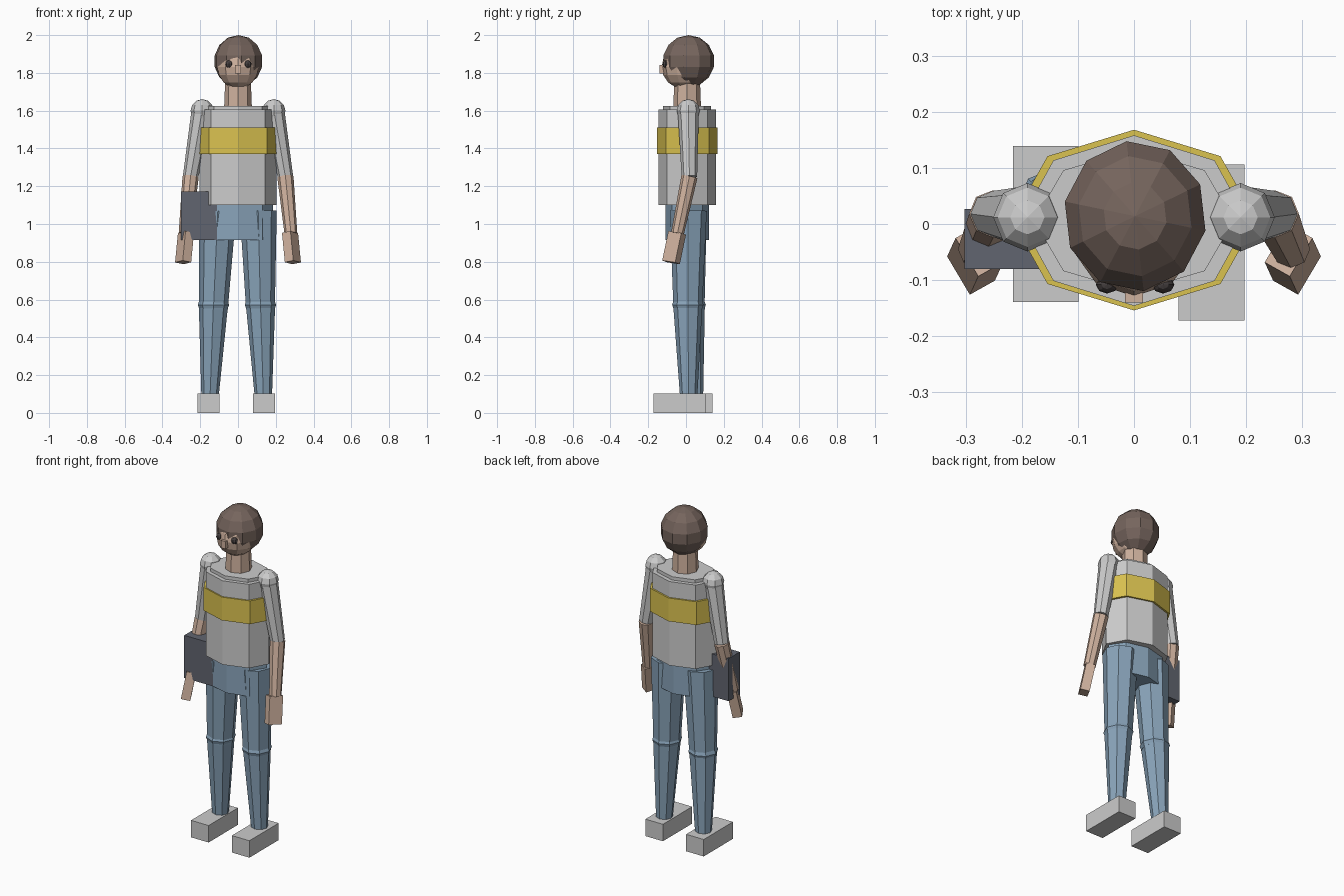
import bpy, bmesh, math
from mathutils import Vector, Matrix

if "Cube" in bpy.data.objects:
    bpy.data.objects.remove(bpy.data.objects["Cube"])


def material(name, rgb):
    m = bpy.data.materials.new(name)
    m.diffuse_color = (*rgb, 1)
    m.use_nodes = True
    m.node_tree.nodes["Principled BSDF"].inputs["Base Color"].default_value = m.diffuse_color
    return m


HAIR = material("hair_brown", (0.18, 0.13, 0.11))
SKIN = material("skin", (0.62, 0.44, 0.34))
DENIM = material("denim", (0.25, 0.37, 0.49))
YELLOW = material("yellow", (0.70, 0.54, 0.08))
SLATE = material("slate", (0.12, 0.13, 0.16))
DARK = material("dark_eye", (0.06, 0.05, 0.05))


def finish(name, bm, mat=None):
    mesh = bpy.data.meshes.new(name)
    bm.to_mesh(mesh)
    bm.free()
    if mat:
        mesh.materials.append(mat)
    ob = bpy.data.objects.new(name, mesh)
    bpy.context.collection.objects.link(ob)
    return ob


def upright(a, b):
    return Vector((0, 0, 1)).rotation_difference(Vector(b) - Vector(a)).to_matrix().to_4x4()


def tube(name, low, high, r_low, r_high, mat=None, sides=8):
    """Tapered prism between two points."""
    low, high = Vector(low), Vector(high)
    bm = bmesh.new()
    bmesh.ops.create_cone(bm, cap_ends=True, segments=sides, radius1=r_low, radius2=r_high,
                          depth=(high - low).length,
                          matrix=Matrix.Translation((low + high) / 2) @ upright(low, high))
    return finish(name, bm, mat)


def oval(name, rx, ry, y, z0, z1, mat=None):
    """Eight-sided oval slab."""
    bm = bmesh.new()
    bmesh.ops.create_cone(bm, cap_ends=True, segments=8, radius1=1, radius2=1, depth=1,
                          matrix=Matrix.Translation((0, y, (z0 + z1) / 2)) @ Matrix.Diagonal((rx, ry, z1 - z0, 1)))
    return finish(name, bm, mat)


def ball(name, center, radii, segments, rings, mat=None, turn=0):
    bm = bmesh.new()
    bmesh.ops.create_uvsphere(bm, u_segments=segments, v_segments=rings, radius=1,
                              matrix=Matrix.Translation(center) @ Matrix.Diagonal((*radii, 1))
                              @ Matrix.Rotation(turn, 4, 'Z'))
    return finish(name, bm, mat)


def box(name, center, size, mat=None, rot=Matrix.Identity(4)):
    bm = bmesh.new()
    bmesh.ops.create_cube(bm, size=1, matrix=Matrix.Translation(center) @ rot @ Matrix.Diagonal((*size, 1)))
    return finish(name, bm, mat)


# Head, hair and face
ball("hair", (0.002, 0.014, 1.862), (0.131, 0.138, 0.138), 10, 7, HAIR, 0.12)
ball("head", (0, -0.012, 1.832), (0.114, 0.117, 0.116), 10, 8, SKIN)
for x, side in ((-0.048, "left"), (0.052, "right")):
    ball(side + "_eye", (x, -0.108, 1.846), (0.02, 0.016, 0.02), 8, 6, DARK)
box("nose", (0, -0.12, 1.82), (0.032, 0.04, 0.045), SKIN)
tube("neck", (0, 0.006, 1.60), (0, 0.006, 1.76), 0.074, 0.068, SKIN)

# Torso, collar, chest stripe and hips
oval("torso", 0.203, 0.152, 0.006, 1.10, 1.605)
oval("collar", 0.178, 0.127, 0.006, 1.60, 1.625)
oval("chest_stripe", 0.218, 0.161, 0.007, 1.37, 1.51, YELLOW)
oval("hips", 0.185, 0.115, 0.006, 0.915, 1.11, DENIM)

# Arms, mirrored
for s, side in ((-1, "left"), (1, "right")):
    shoulder, elbow = (s * 0.19, 0.012, 1.60), (s * 0.251, 0.018, 1.25)
    wrist = (s * 0.28, -0.045, 0.95)
    ball(side + "_shoulder", shoulder, (0.061, 0.061, 0.061), 8, 6)
    tube(side + "_sleeve", elbow, shoulder, 0.041, 0.056)
    tube(side + "_forearm", wrist, elbow, 0.034, 0.043, SKIN)
    turn = upright(wrist, elbow) @ Matrix.Rotation(-s * math.radians(30), 4, 'Z')
    box(side + "_hand", (s * 0.283, -0.063, 0.875), (0.052, 0.08, 0.16), SKIN, turn)

# Legs in a slight stride: knee x, ankle x, ankle y, foot centre
for s, side, knee_x, ankle_x, ankle_y, foot in (
        (-1, "left", -0.13, -0.148, 0.045, (-0.157, 0.0)),
        (1, "right", 0.119, 0.134, 0.014, (0.138, -0.033))):
    knee_y = 0.016 + (ankle_y - 0.03) * 0.4
    tube(side + "_thigh", (knee_x, knee_y, 0.55), (s * 0.107, 0.012, 1.07), 0.076, 0.098, DENIM)
    tube(side + "_shin", (ankle_x, ankle_y, 0.09), (knee_x, knee_y, 0.58), 0.046, 0.078, DENIM)
    ball(side + "_knee", (knee_x, knee_y, 0.572), (0.083, 0.083, 0.06), 8, 6, DENIM)
    box(side + "_shoe", (*foot, 0.051), (0.117, 0.278, 0.102))

# Bag held at the left side
box("bag", (-0.186, -0.027, 1.043), (0.232, 0.107, 0.256), SLATE)
